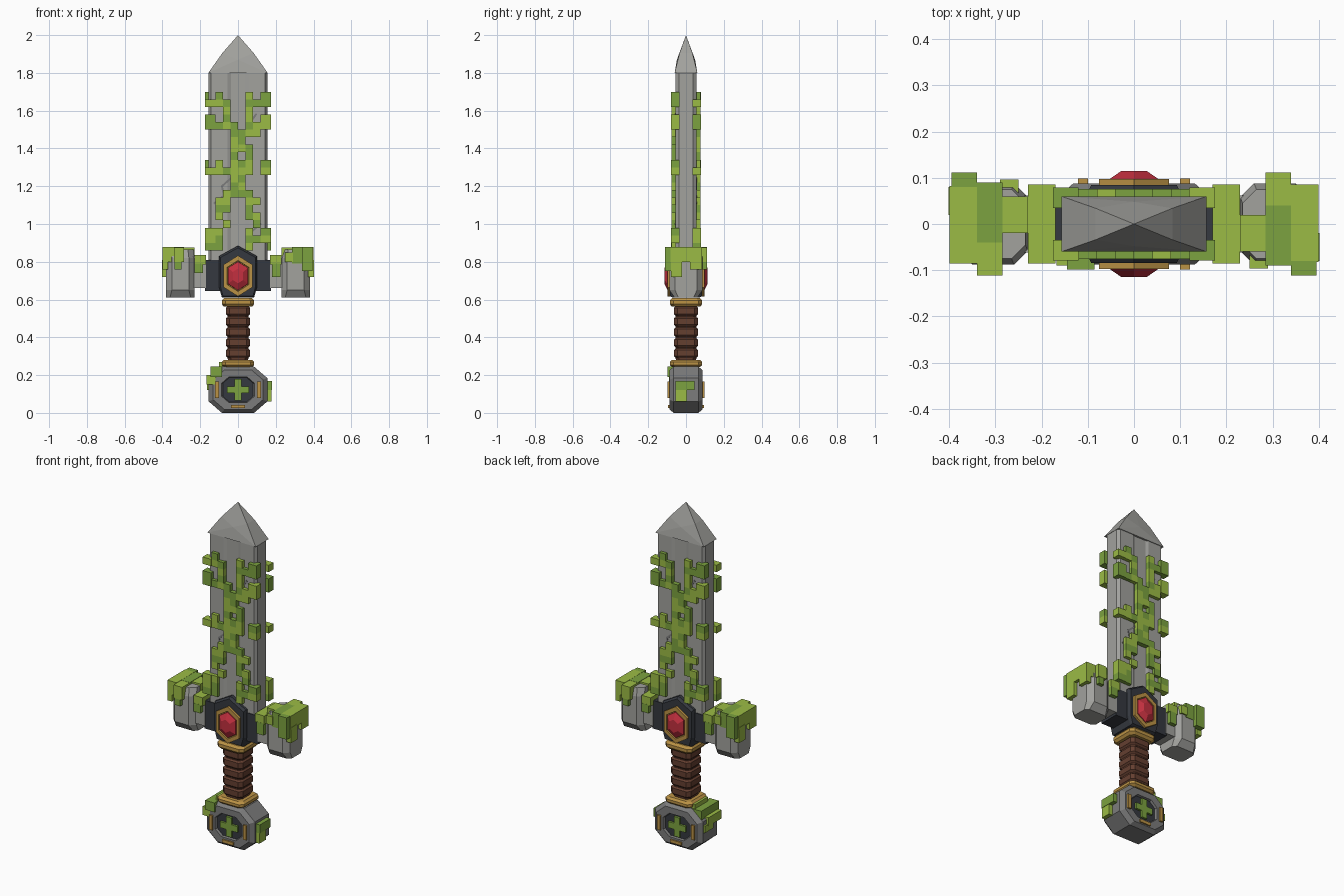
import bpy, bmesh, math, random
from mathutils import Vector, Matrix

if "Cube" in bpy.data.objects:
    bpy.data.objects.remove(bpy.data.objects["Cube"])
random.seed(4)


def mat(name, r, g, b):
    m = bpy.data.materials.new(name)
    m.diffuse_color = (r, g, b, 1)
    m.use_nodes = True
    m.node_tree.nodes["Principled BSDF"].inputs["Base Color"].default_value = m.diffuse_color
    return m


STONE = mat("stone", .36, .36, .34)
DARKSTONE = mat("dark_stone", .2, .2, .2)
CHAR = mat("charcoal", .035, .04, .05)
GOLD = mat("gold", .5, .29, .06)
BROWN = mat("leather", .13, .05, .03)
RED = mat("gem_red", .55, .03, .05)
GREENS = [mat("leaf_mid", .2, .36, .05), mat("leaf_light", .33, .5, .06), mat("leaf_dark", .13, .27, .03)]


def finish(name, bm, mats):
    bmesh.ops.recalc_face_normals(bm, faces=bm.faces)
    me = bpy.data.meshes.new(name)
    bm.to_mesh(me)
    bm.free()
    for m in mats:
        me.materials.append(m)
    ob = bpy.data.objects.new(name, me)
    bpy.context.collection.objects.link(ob)
    return ob


def loft(name, rings, m):
    """Skin a stack of equal-length point rings and cap both ends."""
    bm = bmesh.new()
    vs = [[bm.verts.new(p) for p in r] for r in rings]
    n = len(rings[0])
    for a, b in zip(vs, vs[1:]):
        for i in range(n):
            bm.faces.new((a[i], a[(i + 1) % n], b[(i + 1) % n], b[i]))
    bm.faces.new(vs[0])
    bm.faces.new(vs[-1])
    return finish(name, bm, [m])


def boxes(name, items, mats):
    """One mesh from boxes given as (x0, x1, y0, y1, z0, z1)."""
    bm = bmesh.new()
    for x0, x1, y0, y1, z0, z1 in items:
        M = Matrix.Translation(((x0 + x1) / 2, (y0 + y1) / 2, (z0 + z1) / 2)) @ Matrix.Diagonal((x1 - x0, y1 - y0, z1 - z0, 1))
        vs = bmesh.ops.create_cube(bm, size=1, matrix=M)["verts"]
        k = random.randrange(len(mats))
        for f in {f for v in vs for f in v.link_faces}:
            f.material_index = k
    return finish(name, bm, mats)


def turned(ob, name):
    """Copy spun half a turn round the sword's long axis."""
    c = ob.copy()
    c.name = name
    c.rotation_euler = (0, 0, math.pi)
    bpy.context.collection.objects.link(c)


def ring_y(pts, zc, y, s=1):
    return [(x * s, y, zc + z * s) for x, z in pts]


def ring_z(hx, hy, c, z, xc=0):
    q = [(hx, hy - c), (hx - c, hy), (c - hx, hy), (-hx, hy - c),
         (-hx, c - hy), (c - hx, -hy), (hx - c, -hy), (hx, c - hy)]
    return [(xc + x, y, z) for x, y in q]


# Blade with chamfered edges and a shallow central groove
half = [(.155, .038), (.142, .056), (.055, .056), (.038, .049),
        (-.038, .049), (-.055, .056), (-.142, .056), (-.155, .038)]
sec = half + [(-x, -y) for x, y in half]
loft("blade", [[(x, y, z) for x, y in sec] for z in (.72, 1.8)], STONE)

# Faceted tip
bm = bmesh.new()
top = bm.verts.new((0, 0, 2))
base = [bm.verts.new((x, y, 1.8)) for x, y in ((-.157, -.06), (.157, -.06), (.157, .06), (-.157, .06))]
hip = [bm.verts.new((x, y, 1.905)) for x, y in ((-.083, -.034), (.083, -.034), (.083, .034), (-.083, .034))]
for i in (0, 2):
    j, k = i + 1, (i + 2) % 4
    mid = bm.verts.new((0, -.048 if i == 0 else .048, 1.87))
    for f in ((base[i], base[j], mid), (base[i], mid, hip[i]), (base[j], hip[j], mid),
              (hip[i], mid, top), (mid, hip[j], top), (base[j], base[k], hip[k], hip[j]), (hip[j], hip[k], top)):
        bm.faces.new(f)
bm.faces.new(base)
finish("blade_tip", bm, [STONE])

# Cracks scored on the blade faces
for n, path in enumerate([[(-.04, 1.24), (-.085, 1.2), (-.075, 1.15), (-.125, 1.11)],
                          [(.095, 1.58), (.06, 1.53)], [(.12, 1.0), (.06, .95)]]):
    bm = bmesh.new()
    for a, b in zip(path, path[1:]):
        d = Vector((b[0] - a[0], 0, b[1] - a[1]))
        M = (Matrix.Translation(((a[0] + b[0]) / 2, -.055, (a[1] + b[1]) / 2))
             @ Matrix.Rotation(-math.atan2(d.z, d.x), 4, 'Y') @ Matrix.Diagonal((d.length + .008, .006, .01, 1)))
        bmesh.ops.create_cube(bm, size=1, matrix=M)
    turned(finish("crack_front", bm, [DARKSTONE]), "crack_back")

# Creeping vine: columns filled in each row, from the top down
rows = ["157", "012567", "25", "0257", "0123567", "3456", "34", "345", "35", "13457", "0123457",
        "34", "34", "2345", "1256", "125", "156", "26", "0157", "01567", "015"]
cells = []
for r, row in enumerate(rows):
    z = 1.70 - .04 * r
    for c in map(int, row):
        x = -.16 + .04 * c
        if c == 0:
            cells.append((-.175, x + .04, -.079, -.035, z - .04, z))
        elif c == 7:
            cells.append((x, .175, -.079, -.035, z - .04, z))
        else:
            cells.append((x, x + .04, -.076, -.045, z - .04, z))
turned(boxes("vine_front", cells, GREENS[:2]), "vine_back")

# Guard hub, gold bezel and gem
boxes("guard_core", [(-.175, .175, -.06, .06, .645, .81)], [CHAR])
hub = [(0, .16), (.1, .105), (.1, -.06), (.085, -.115), (-.085, -.115), (-.1, -.06), (-.1, .105)]
loft("guard_hub", [ring_y(hub, .725, y, s) for y, s in ((-.084, .93), (-.07, 1), (.07, 1), (.084, .93))], CHAR)
hexa = [(0, .108), (.076, .06), (.076, -.06), (0, -.108), (-.076, -.06), (-.076, .06)]
turned(loft("gem_bezel_front", [ring_y(hexa, .725, y, s) for y, s in
            ((-.07, 1), (-.097, 1), (-.097, .76), (-.088, .74))], GOLD), "gem_bezel_back")
turned(loft("gem_front", [ring_y(hexa, .725, y, s) for y, s in
            ((-.08, .72), (-.097, .7), (-.115, .36))], RED), "gem_back")

# Stone arms and end blocks of the guard
arm = boxes("guard_arm_right", [(.17, .25, -.062, .062, .66, .83)], [STONE])
turned(arm, "guard_arm_left")
block = loft("guard_block_right", [ring_z(hx, hy, c, z, .305) for hx, hy, c, z in
             ((.075, .06, .02, .61), (.075, .088, .03, .65), (.075, .088, .03, .82), (.07, .075, .03, .865))], STONE)
turned(block, "guard_block_left")

# Moss on the guard
moss = [(.17, .23, -.085, .085, .785, .835), (.18, .225, -.086, -.05, .72, .79), (.185, .23, .05, .086, .74, .79),
        (.23, .285, -.06, .02, .80, .875), (.285, .345, -.09, .04, .79, .877), (.285, .34, .04, .112, .80, .876),
        (.34, .4, -.082, .085, .80, .878), (.34, .395, -.112, -.08, .75, .878), (.25, .29, -.096, -.06, .80, .85),
        (.37, .402, -.08, -.02, .72, .81), (.37, .4, .02, .085, .76, .81), (.3, .335, .08, .11, .76, .81)]
turned(boxes("guard_moss_right", moss, GREENS[:2]), "guard_moss_left")

# Wrapped leather grip
prof = [(.052, .27)]
for i in range(5):
    z = .29 + i * .056
    prof += [(.055, z), (.064, z + .01), (.064, z + .042), (.055, z + .05)]
prof.append((.06, .585))
loft("grip", [ring_z(r, r, .018, z) for r, z in prof], BROWN)

# Gold collars at both ends of the grip
for name, z0, z1 in (("collar_upper", .562, .608), ("collar_lower", .243, .281)):
    d = (z1 - z0) * .3
    loft(name, [ring_z(r, r, .02, z) for r, z in ((.074, z0), (.086, z0 + d), (.086, z1 - d), (.074, z1))], GOLD)

# Octagonal pommel with a recess on each face
octa = [(.155, -.062), (.155, .062), (.085, .1225), (-.085, .1225),
        (-.155, .062), (-.155, -.062), (-.085, -.1225), (.085, -.1225)]
side = [(-.07, .52), (-.088, .56), (-.088, .85), (-.065, 1)]
loft("pommel", [ring_y(octa, .1225, y, s) for y, s in side + [(-y, s) for y, s in side[::-1]]], DARKSTONE)
ins = [(.08, -.035), (.08, .035), (.04, .075), (-.04, .075), (-.08, .035), (-.08, -.035), (-.04, -.075), (.04, -.075)]
loft("pommel_inset", [ring_y(ins, .1225, y) for y in (-.075, .075)], CHAR)
cross = [(-.018, .018, -.088, -.06, .065, .18), (-.057, .057, -.087, -.06, .104, .14)]
turned(boxes("pommel_cross_front", cross, GREENS[:1]), "pommel_cross_back")
bars = [(-.121, -.1, -.098, -.08, .08, .165), (.1, .121, -.098, -.08, .08, .165), (-.036, .036, -.096, -.08, .025, .043)]
turned(boxes("pommel_bars_front", bars, [GOLD]), "pommel_bars_back")

# Moss on the pommel
boxes("pommel_moss", [(-.168, -.12, -.09, .03, .15, .2), (-.145, -.085, -.098, .065, .19, .245),
                      (-.10, -.07, -.06, .06, .235, .27), (-.165, -.13, -.02, .06, .12, .16),
                      (.145, .18, -.055, .045, .12, .17), (.145, .178, -.055, .005, .06, .12)], GREENS[:2])
